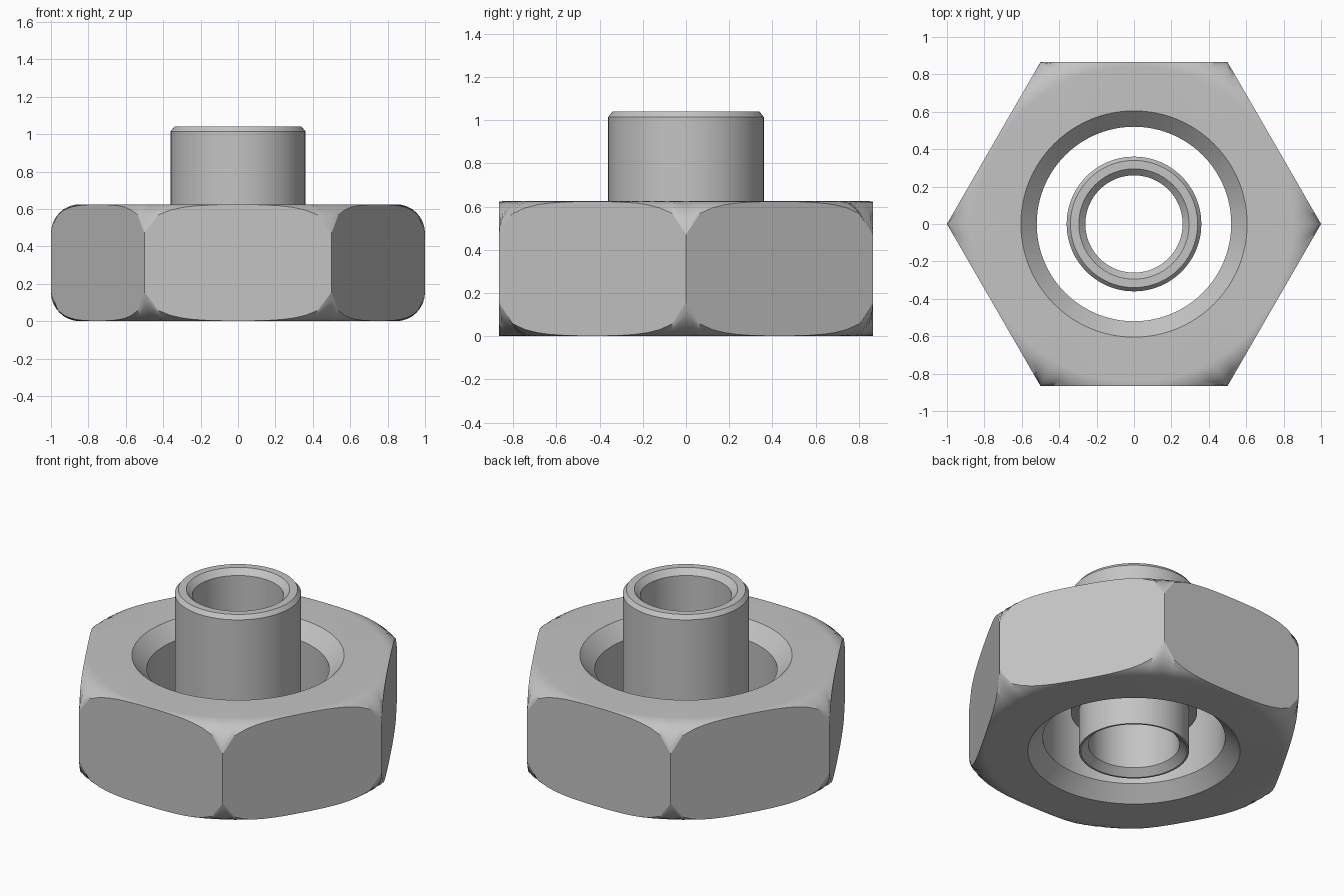
import bpy
import bmesh
from math import sin, cos, asin, pi, radians, sqrt

if "Cube" in bpy.data.objects:
    bpy.data.objects.remove(bpy.data.objects["Cube"], do_unlink=True)

STEPS = 96

# Plain steel, used on every part
steel = bpy.data.materials.new("steel_grey")
steel.use_nodes = True
colour = (0.55, 0.55, 0.55, 1)
steel.diffuse_color = colour
steel.node_tree.nodes["Principled BSDF"].inputs["Base Color"].default_value = colour


def sweep(name, profile):
    """Closed ring: profile(angle) gives a loop of (radius, z) points."""
    bm = bmesh.new()
    columns = []
    for i in range(STEPS):
        a = 2 * pi * i / STEPS
        columns.append([bm.verts.new((r * cos(a), r * sin(a), z))
                        for r, z in profile(a)])
    for i, near in enumerate(columns):
        far = columns[(i + 1) % STEPS]
        for j in range(len(near)):
            k = (j + 1) % len(near)
            bm.faces.new((near[j], far[j], far[k], near[k]))
    bmesh.ops.recalc_face_normals(bm, faces=bm.faces)
    mesh = bpy.data.meshes.new(name)
    bm.to_mesh(mesh)
    bm.free()
    obj = bpy.data.objects.new(name, mesh)
    bpy.context.collection.objects.link(obj)
    mesh.materials.append(steel)
    bpy.ops.object.select_all(action="DESELECT")
    obj.select_set(True)
    bpy.context.view_layer.objects.active = obj
    bpy.ops.object.shade_smooth_by_angle(angle=radians(24))
    return obj


# Hexagonal nut: rounded corners top and bottom, bevelled through hole
HEIGHT, BORE, RIM, ROUND = 0.625, 0.52, 0.605, 0.155
FLAT = 1 - ROUND


def nut_profile(angle):
    reach = sqrt(3) / 2 / cos(angle % (pi / 3) - pi / 6)
    limit = asin(min(1, (reach - FLAT) / ROUND))
    upper = [(BORE, HEIGHT - RIM + BORE), (RIM, HEIGHT)]
    for k in range(9):
        t = limit * k / 8
        upper.append((FLAT + ROUND * sin(t), HEIGHT - ROUND + ROUND * cos(t)))
    lower = [(r, HEIGHT - z) for r, z in reversed(upper)]
    return upper + lower


sweep("hex_nut", nut_profile)

# Stepped tube through the nut: narrow foot, wide neck, bevelled rims
tube = [(0.26, 0.04), (0.303, 0), (0.314, 0), (0.314, 0.255), (0.36, 0.255),
        (0.36, 1.015), (0.34, 1.04), (0.295, 1.04), (0.26, 1.005)]
sweep("inner_tube", lambda angle: tube)
